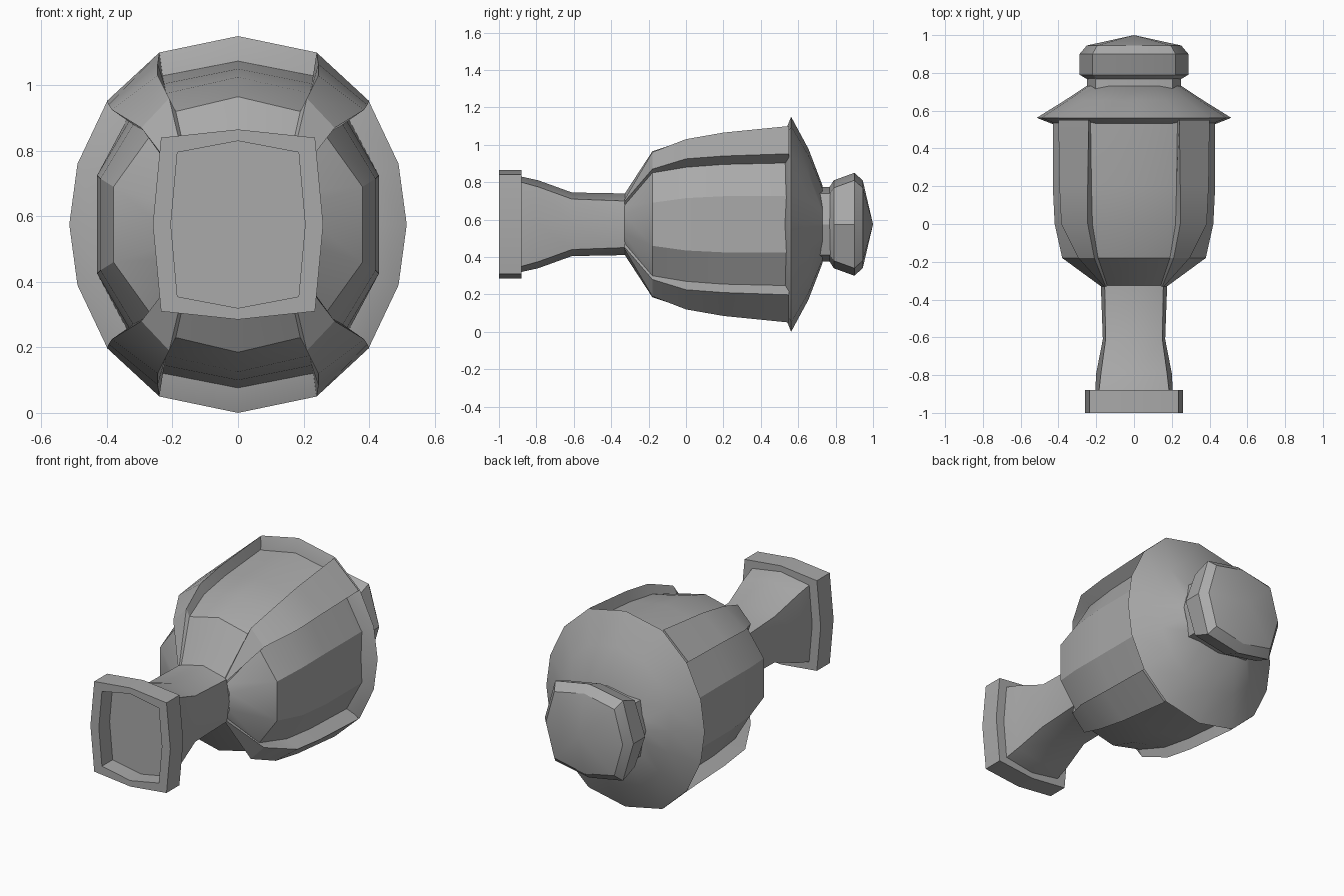
import bpy
import bmesh
import math

cube = bpy.data.objects.get("Cube")
if cube:
    bpy.data.objects.remove(cube, do_unlink=True)

AXIS_Z = 0.575

grey = bpy.data.materials.new("plain grey")
grey.use_nodes = True
colour = (0.4, 0.4, 0.4, 1)
grey.diffuse_color = colour
grey.node_tree.nodes["Principled BSDF"].inputs["Base Color"].default_value = colour


def ring(quarter):
    """Mirror a quarter outline (top to side) into a full closed outline."""
    right = quarter + [(x, -z) for x, z in reversed(quarter) if z]
    left = [(-x, z) for x, z in reversed(right) if x]
    return right + left


def barrel(width, corner_x, corner_z, height):
    """Eight-sided section with bowed sides."""
    return ring([(0, height), (corner_x, corner_z), (width, 0)])


def loft(name, sections):
    """Skin a row of (y, outline) sections and close both ends."""
    bm = bmesh.new()
    rows = [[bm.verts.new((x, y, z + AXIS_Z)) for x, z in outline]
            for y, outline in sections]
    n = len(rows[0])
    for r, s in zip(rows, rows[1:]):
        for i in range(n):
            j = (i + 1) % n
            bm.faces.new((r[i], r[j], s[j], s[i]))
    bm.faces.new(rows[0])
    bm.faces.new(rows[-1])
    bmesh.ops.remove_doubles(bm, verts=bm.verts, dist=0.0005)
    bmesh.ops.recalc_face_normals(bm, faces=bm.faces)
    mesh = bpy.data.meshes.new(name)
    bm.to_mesh(mesh)
    bm.free()
    mesh.materials.append(grey)
    obj = bpy.data.objects.new(name, mesh)
    bpy.context.collection.objects.link(obj)
    bpy.ops.object.select_all(action="DESELECT")
    obj.select_set(True)
    bpy.context.view_layer.objects.active = obj
    bpy.ops.object.shade_smooth_by_angle(angle=math.radians(28))
    return obj


# Hollow end cap at the front
outer = barrel(0.26, 0.235, 0.265, 0.29)
inner = barrel(0.205, 0.185, 0.22, 0.255)
loft("front_cap", [(-0.88, outer), (-1, outer), (-1, inner), (-0.9, inner)])

# Waisted stem
loft("stem", [
    (-0.88, barrel(0.205, 0.185, 0.225, 0.255)),
    (-0.79, barrel(0.2, 0.175, 0.2, 0.235)),
    (-0.61, barrel(0.165, 0.15, 0.135, 0.17)),
    (-0.34, barrel(0.175, 0.155, 0.125, 0.165)),
    (-0.28, barrel(0.175, 0.155, 0.125, 0.165)),
])

# Body with four raised corner ribs: top, panel edge, rib, rib, panel edge, side
loft("ribbed_body", [
    (-0.33, ring([(0, 0.16), (0.14, 0.12), (0.15, 0.13),
                  (0.16, 0.12), (0.155, 0.1), (0.175, 0.05)])),
    (-0.18, ring([(0, 0.39), (0.19, 0.345), (0.21, 0.385),
                  (0.295, 0.295), (0.265, 0.275), (0.38, 0.115)])),
    (0, ring([(0, 0.45), (0.22, 0.4), (0.245, 0.455),
              (0.385, 0.35), (0.32, 0.305), (0.42, 0.14)])),
    (0.2, ring([(0, 0.475), (0.225, 0.43), (0.245, 0.49),
                (0.395, 0.365), (0.33, 0.32), (0.43, 0.15)])),
    (0.55, ring([(0, 0.5), (0.23, 0.455), (0.24, 0.525),
                 (0.4, 0.377), (0.335, 0.328), (0.43, 0.15)])),
])

# Wide flared collar
rim = [(0, 0.575), (0.24, 0.525), (0.4, 0.375), (0.49, 0.185), (0.515, 0)]


def collar(sx, sz):
    return ring([(x * sx, z * sz) for x, z in rim])


loft("flared_collar", [
    (0.53, collar(0.84, 0.86)), (0.562, collar(1, 1)),
    (0.655, collar(0.71, 0.7)), (0.73, collar(0.49, 0.36)),
])

# Neck and pointed rear knob
neck = barrel(0.25, 0.205, 0.165, 0.2)
loft("neck", [(0.71, neck), (0.78, neck)])
loft("rear_knob", [
    (0.768, barrel(0.25, 0.2, 0.165, 0.2)),
    (0.79, barrel(0.288, 0.22, 0.195, 0.235)),
    (0.9, barrel(0.288, 0.22, 0.235, 0.275)),
    (0.945, barrel(0.25, 0.195, 0.195, 0.235)),
    (1, barrel(0.0001, 0.0001, 0.0001, 0.0001)),
])
